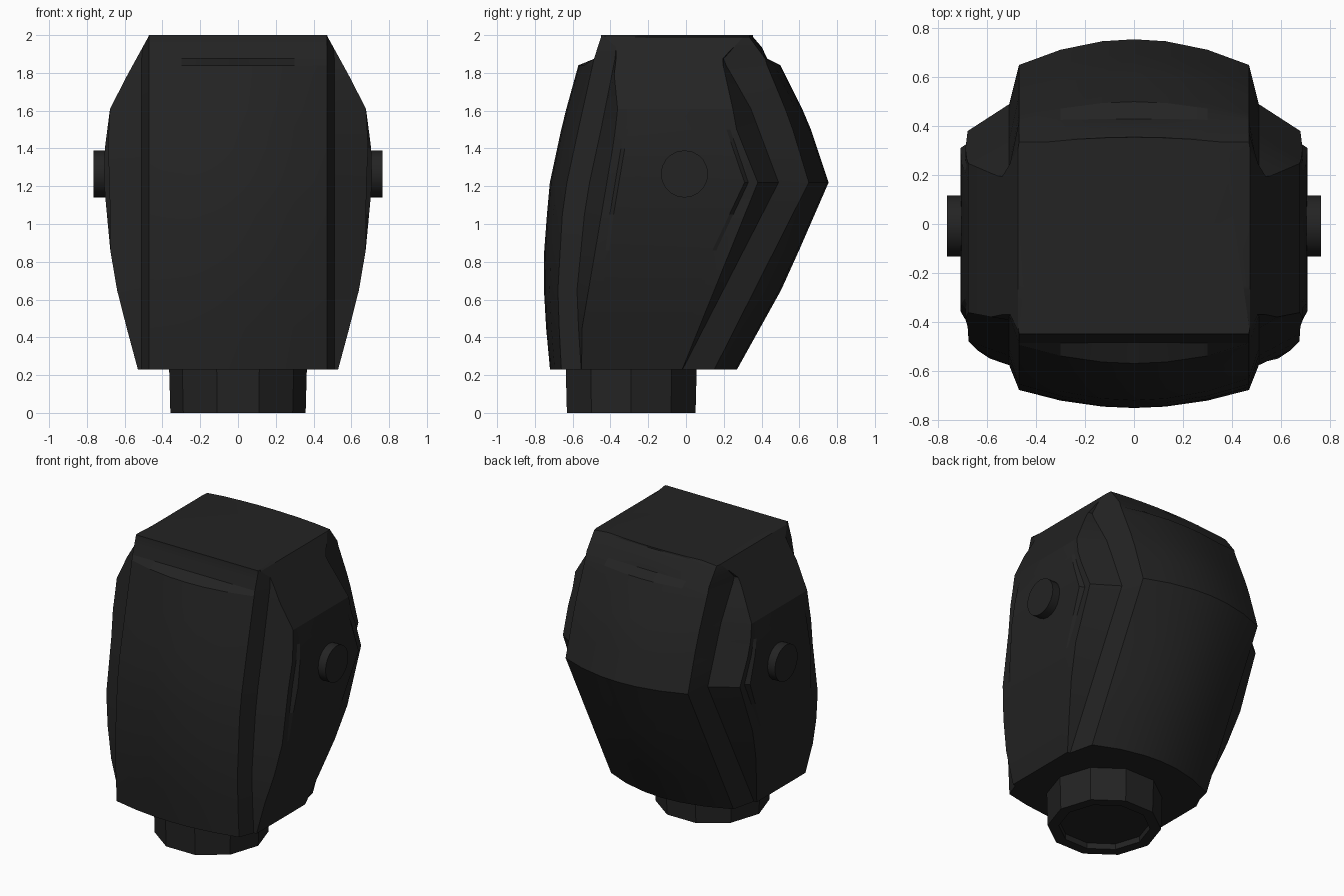
import bpy
import bmesh
from math import pi, radians
from mathutils import Matrix, Vector

default_cube = bpy.data.objects.get("Cube")
if default_cube:
    bpy.data.objects.remove(default_cube, do_unlink=True)

# One dark shell colour
shell_colour = (0.017, 0.017, 0.017, 1.0)
shell_black = bpy.data.materials.new("shell_black")
shell_black.use_nodes = True
shell_black.diffuse_color = shell_colour
for node in shell_black.node_tree.nodes:
    if node.type == "BSDF_PRINCIPLED":
        node.inputs["Base Color"].default_value = shell_colour


def finish(bm, name, angle):
    """Turn a bmesh into a named, shaded object."""
    bmesh.ops.recalc_face_normals(bm, faces=bm.faces[:])
    mesh = bpy.data.meshes.new(name)
    bm.to_mesh(mesh)
    bm.free()
    mesh.materials.append(shell_black)
    obj = bpy.data.objects.new(name, mesh)
    bpy.context.collection.objects.link(obj)
    bpy.ops.object.select_all(action="DESELECT")
    obj.select_set(True)
    bpy.context.view_layer.objects.active = obj
    bpy.ops.object.shade_smooth_by_angle(angle=radians(angle))
    return obj


def follow(edge, z):
    """Value of an edge line, given as (height, value) points, at height z."""
    for (z_low, low), (z_high, high) in zip(edge, edge[1:]):
        if z <= z_high:
            return low + (high - low) * max(0, z - z_low) / (z_high - z_low)
    return edge[-1][1]


# Edge lines of the helmet, from the front centre round to the back centre
half_width = [(.23, .53), (.62, .635), (.85, .675), (1.22, .71), (1.4, .705),
              (1.63, .675), (1.79, .585), (1.99, .475)]
face_centre = [(.23, -.72), (.55, -.75), (.8, -.755), (1.2, -.725), (1.55, -.65),
               (1.84, -.57), (1.875, -.485), (1.99, -.45)]
face_edge = [(.23, -.66), (.62, -.68), (1.13, -.65), (1.5, -.57), (1.875, -.487), (1.99, -.45)]
front_groove = [(.23, -.555), (.62, -.58), (1.13, -.53), (1.5, -.45), (1.93, -.365), (1.99, -.43)]
cheek_front = [(.23, -.553), (.45, -.55), (1.45, -.38), (1.63, -.36), (1.79, -.38),
               (1.93, -.364), (1.99, -.43)]
panel_front = [(.23, -.45), (.95, -.4), (1.25, -.35), (1.6, -.29), (1.99, -.25)]
panel_back = [(.23, -.1), (.86, .14), (1.22, .31), (1.6, .18), (1.99, .1)]
cheek_back = [(.23, -.02), (1.22, .38), (1.52, .26), (1.6, .25), (1.87, .19), (1.99, .3)]
back_groove = [(.23, -.018), (1.22, .49), (1.62, .34), (1.87, .195), (1.99, .302)]
back_edge = [(.23, .15), (1.22, .65), (1.55, .55), (1.84, .43), (1.875, .42), (1.99, .335)]
back_centre = [(.23, .27), (.68, .52), (1.22, .755), (1.55, .645), (1.84, .5),
               (1.875, .43), (1.94, .4), (1.99, .355)]
panel_step = [(.86, 0), (1.22, .03), (1.6, 0)]
band = 0.47


def bulge(centre, edge, x):
    """Rounded bow of the front and back bands."""
    return edge + (centre - edge) * (1 - (x / band) ** 2)


def half_section(z):
    """Points of the helmet's left half at one height, front to back."""
    wide = follow(half_width, z)
    step = follow(panel_step, z)
    groove = min(0.51, wide)
    front, front_side = follow(face_centre, z), follow(face_edge, z)
    back, back_side = follow(back_centre, z), follow(back_edge, z)
    columns = [0, 0.13, 0.3, band]
    points = [(x, bulge(front, front_side, x)) for x in columns]
    points += [
        (groove, follow(front_groove, z)),
        (wide - step, follow(cheek_front, z)),
        (wide - step, follow(panel_front, z) - 0.02),
        (wide, follow(panel_front, z)),
        (wide, follow(panel_back, z)),
        (wide - step, follow(panel_back, z) + 0.02),
        (wide - step, follow(cheek_back, z)),
        (groove, follow(back_groove, z)),
    ]
    points += [(x, bulge(back, back_side, x)) for x in reversed(columns)]
    return points


def full_section(z):
    half = half_section(z)
    return half + [(-x, y) for x, y in reversed(half[1:-1])]


# Helmet shell, lofted through the sections
bm = bmesh.new()
levels = [.23, .45, .65, .86, 1.05, 1.22, 1.4, 1.5, 1.61, 1.79, 1.84, 1.875, 1.935, 1.99]
rings = [[bm.verts.new((x, y, z)) for x, y in full_section(z)] for z in levels]

# Crown narrows toward the back
crown = []
for vert in rings[-1]:
    x, y, z = vert.co
    narrowing = 1 - 0.24 * (y + 0.45) / 0.8
    crown.append(bm.verts.new((x * narrowing, y, 2)))
rings.append(crown)

count = len(crown)
for lower, upper in zip(rings, rings[1:]):
    for i in range(count):
        j = (i + 1) % count
        bm.faces.new((lower[i], lower[j], upper[j], upper[i]))
bm.faces.new(rings[0])
bm.faces.new(crown)
bmesh.ops.remove_doubles(bm, verts=bm.verts[:], dist=0.0005)
finish(bm, "helmet_shell", 18)

# Ten-sided neck collar with a recessed underside
bm = bmesh.new()
neck_height = 0.25
place = Matrix.Translation((0, -0.29, neck_height / 2)) @ Matrix.Rotation(pi / 2, 4, "Z")
bmesh.ops.create_cone(bm, cap_ends=True, segments=10, radius1=0.358, radius2=0.365,
                      depth=neck_height, matrix=place)
bm.normal_update()
underside = min(bm.faces, key=lambda face: face.calc_center_median().z)
bmesh.ops.inset_region(bm, faces=[underside], thickness=0.07)
rim = bmesh.ops.extrude_face_region(bm, geom=[underside])
raised = [item for item in rim["geom"] if isinstance(item, bmesh.types.BMVert)]
bmesh.ops.translate(bm, verts=raised, vec=Vector((0, 0, 0.04)))
if underside.is_valid:
    bmesh.ops.delete(bm, geom=[underside], context="FACES_ONLY")
finish(bm, "neck_collar", 20)

# Round ear caps
for side, name in ((1, "left_ear_cap"), (-1, "right_ear_cap")):
    bm = bmesh.new()
    place = Matrix.Translation((side * 0.705, -0.008, 1.265)) @ Matrix.Rotation(pi / 2, 4, "Y")
    bmesh.ops.create_cone(bm, cap_ends=True, segments=20, radius1=0.125, radius2=0.125,
                          depth=0.12, matrix=place)
    finish(bm, name, 30)
